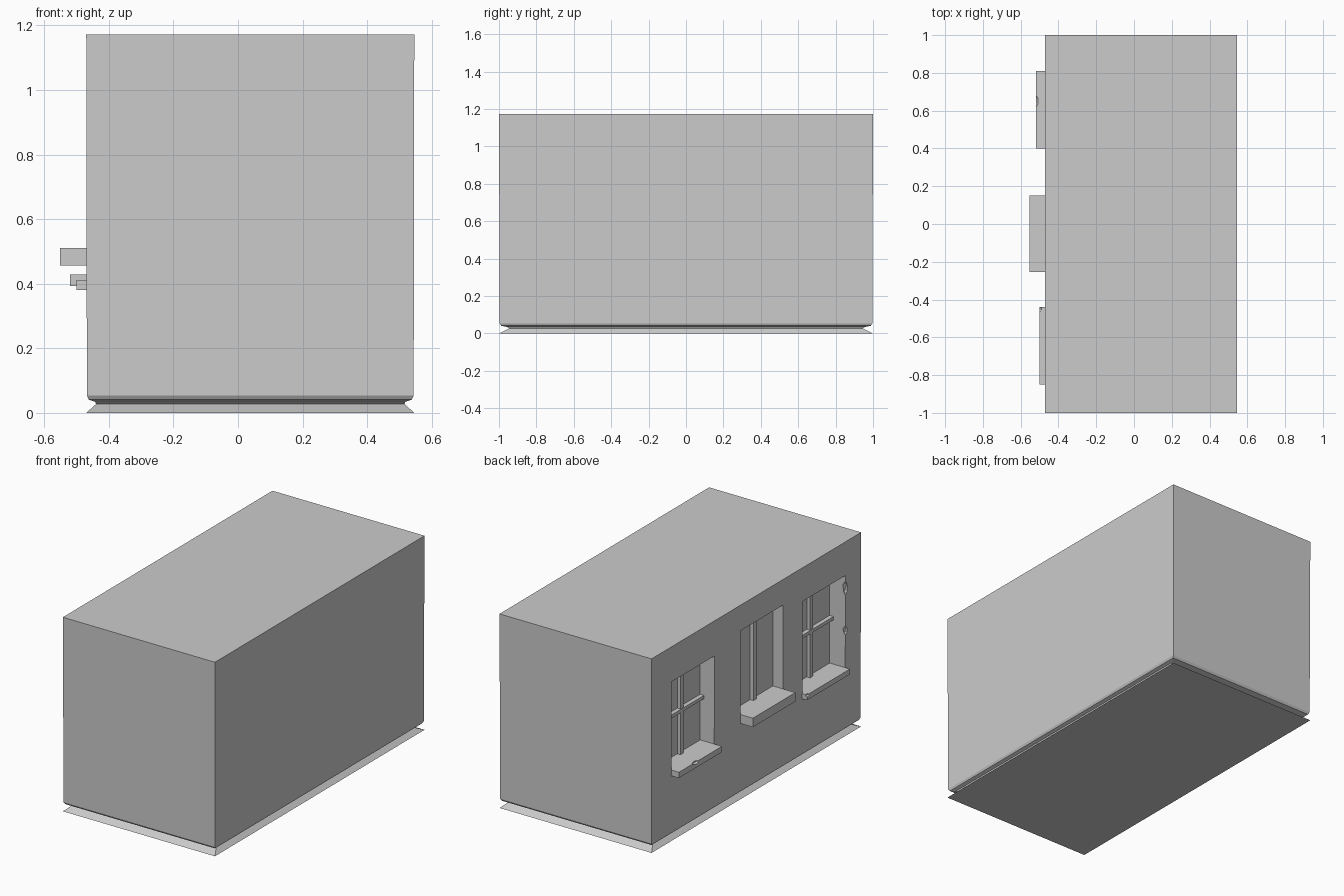
import bpy, bmesh

if "Cube" in bpy.data.objects:
    bpy.data.objects.remove(bpy.data.objects["Cube"])

WALL = -0.47          # outer face of the window wall
X1 = 0.546


def make_object(name, bm):
    bmesh.ops.recalc_face_normals(bm, faces=bm.faces)
    mesh = bpy.data.meshes.new(name)
    bm.to_mesh(mesh)
    bm.free()
    obj = bpy.data.objects.new(name, mesh)
    bpy.context.collection.objects.link(obj)
    return obj


def box(name, x, y, z):
    bm = bmesh.new()
    bmesh.ops.create_cube(bm, size=1)
    for v in bm.verts:
        v.co = [r[0] if c < 0 else r[1] for c, r in zip(v.co, (x, y, z))]
    return make_object(name, bm)


def chip(center, size):
    bm = bmesh.new()
    bmesh.ops.create_icosphere(bm, subdivisions=1, radius=1)
    for v in bm.verts:
        v.co = [p + c * s for p, c, s in zip(center, v.co, size)]
    return make_object("chip_cutter", bm)


def cut(obj, cutter):
    cutter.hide_render = True
    mod = obj.modifiers.new("cut", 'BOOLEAN')
    mod.operation = 'DIFFERENCE'
    mod.solver = 'EXACT'
    mod.object = cutter
    bpy.context.view_layer.objects.active = obj
    bpy.ops.object.modifier_apply(modifier=mod.name)
    bpy.data.objects.remove(cutter)


# Solid building block: stacked rings (height, x inset, y inset) with a pinched foot
rings = [(0, 0, 0), (0.027, 0.03, 0.055), (0.034, 0.028, 0.045),
         (0.041, 0.008, 0.012), (0.054, 0.002, 0.004), (1.172, 0, 0)]
bm = bmesh.new()
loops = []
for z, ix, iy in rings:
    a, b, c = WALL + ix, X1 - ix, 1 - iy
    loops.append([bm.verts.new(p) for p in
                  ((a, -c, z), (b, -c, z), (b, c, z), (a, c, z))])
for lo, hi in zip(loops, loops[1:]):
    for i in range(4):
        j = (i + 1) % 4
        bm.faces.new((lo[i], lo[j], hi[j], hi[i]))
bm.faces.new(loops[0][::-1])
bm.faces.new(loops[-1])
wall = make_object("wall_block", bm)

# Windows: y range, sill bottom, sill top, head, sill front x, recess depth, crossbar
windows = [
    (0.40, 0.81, 0.393, 0.428, 0.96, -0.52, 0.095, True),
    (-0.255, 0.15, 0.457, 0.511, 1.017, -0.552, 0.068, False),
    (-0.85, -0.44, 0.38, 0.412, 0.968, -0.50, 0.105, True),
]
sills = []
for n, (y0, y1, zb, zt, head, front, depth, cross) in enumerate(windows, 1):
    back = WALL + depth
    cut(wall, box("opening_cutter", (-0.7, back), (y0, y1), ((zb + zt) / 2, head)))
    sills.append(box(f"window_sill_{n}", (front, back + 0.005), (y0, y1), (zb, zt)))
    yc, zc, w = (y0 + y1) / 2, (zt + head) / 2, 0.014
    box(f"vertical_bar_{n}", (back - 0.022, back + 0.005), (yc - w, yc + w), (zt - 0.005, head + 0.005))
    if cross:
        box(f"cross_bar_{n}", (back - 0.026, back + 0.005), (y0 - 0.005, y1 + 0.005), (zc - 0.01, zc + 0.01))

# Broken edges on two sills and on the jamb of the third window
cut(sills[0], chip((-0.522, 0.65, 0.43), (0.018, 0.035, 0.018)))
cut(sills[2], chip((-0.502, -0.445, 0.412), (0.014, 0.025, 0.015)))
for z, h in ((0.89, 0.045), (0.635, 0.028)):
    cut(wall, chip((WALL, -0.85, z), (0.018, 0.022, h)))
